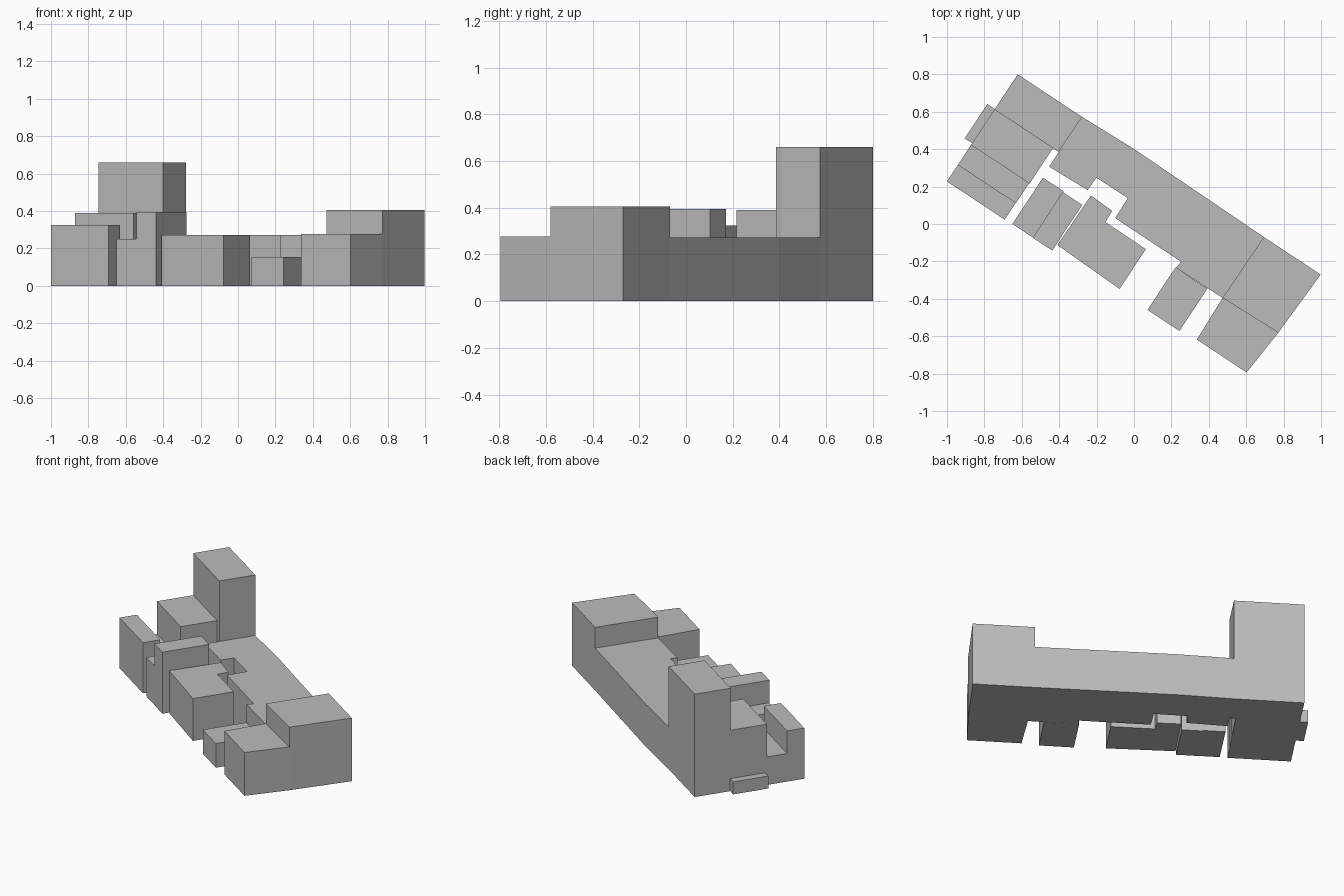
import bpy, bmesh
from math import atan2
from mathutils import Matrix, Vector

cube = bpy.data.objects.get("Cube")
if cube:
    bpy.data.objects.remove(cube, do_unlink=True)

grey = bpy.data.materials.new("light_grey")
grey.use_nodes = True
color = (0.5, 0.5, 0.5, 1)
grey.diffuse_color = color
grey.node_tree.nodes["Principled BSDF"].inputs["Base Color"].default_value = color

# Plan frame: u runs along the rear wall, v runs from it towards the front
PLAN = Matrix.Translation((-0.622, 0.8, 0)) @ Matrix.Rotation(atan2(-0.551, 0.834), 4, "Z")


def prism(name, outline, height):
    """Extrude a plan outline straight up from the ground."""
    bm = bmesh.new()
    base = bm.faces.new([bm.verts.new(PLAN @ Vector((u, -v, 0))) for u, v in outline])
    walls = bmesh.ops.extrude_face_region(bm, geom=[base], use_keep_orig=True)
    top = [g for g in walls["geom"] if isinstance(g, bmesh.types.BMVert)]
    bmesh.ops.translate(bm, verts=top, vec=(0, 0, height))
    bmesh.ops.recalc_face_normals(bm, faces=bm.faces)
    mesh = bpy.data.meshes.new(name)
    bm.to_mesh(mesh)
    bm.free()
    mesh.materials.append(grey)
    obj = bpy.data.objects.new(name, mesh)
    bpy.context.collection.objects.link(obj)
    return obj


def block(name, u0, u1, v0, v1, height):
    return prism(name, [(u0, v0), (u1, v0), (u1, v1), (u0, v1)], height)


# Tower end of the building, stepping down to the front
block("tower", 0, 0.412, 0, 0.225, 0.66)
block("tower_mid_block", 0, 0.375, 0.225, 0.452, 0.39)
block("low_link", 0, 0.372, 0.452, 0.578, 0.18)
block("tower_front_block", 0, 0.37, 0.578, 0.686, 0.325)
block("side_step", -0.048, 0, 0.222, 0.441, 0.08)

# Long rear wing with a notched front wall
prism("rear_wing", [(0.412, 0), (0.742, -0.01), (1.577, 0), (1.573, 0.393),
                    (1.277, 0.396), (1.281, 0.354), (0.858, 0.354), (0.856, 0.227),
                    (0.656, 0.229), (0.653, 0.31), (0.412, 0.319)], 0.272)

# Far end with a slightly slanted outer wall
prism("end_block", [(1.577, 0), (1.942, 0), (1.924, 0.384), (1.573, 0.393)], 0.405)
prism("end_front_block", [(1.573, 0.393), (1.924, 0.384), (1.9, 0.655), (1.581, 0.655)], 0.278)

# Detached row along the front
block("row_low_block", 0.417, 0.548, 0.386, 0.683, 0.25)
block("row_tall_block", 0.548, 0.673, 0.392, 0.684, 0.395)
prism("row_long_block", [(0.684, 0.325), (0.824, 0.33), (0.827, 0.4),
                         (1.087, 0.402), (1.087, 0.657), (0.68, 0.644)], 0.272)
block("front_porch", 1.273, 1.478, 0.396, 0.668, 0.155)
